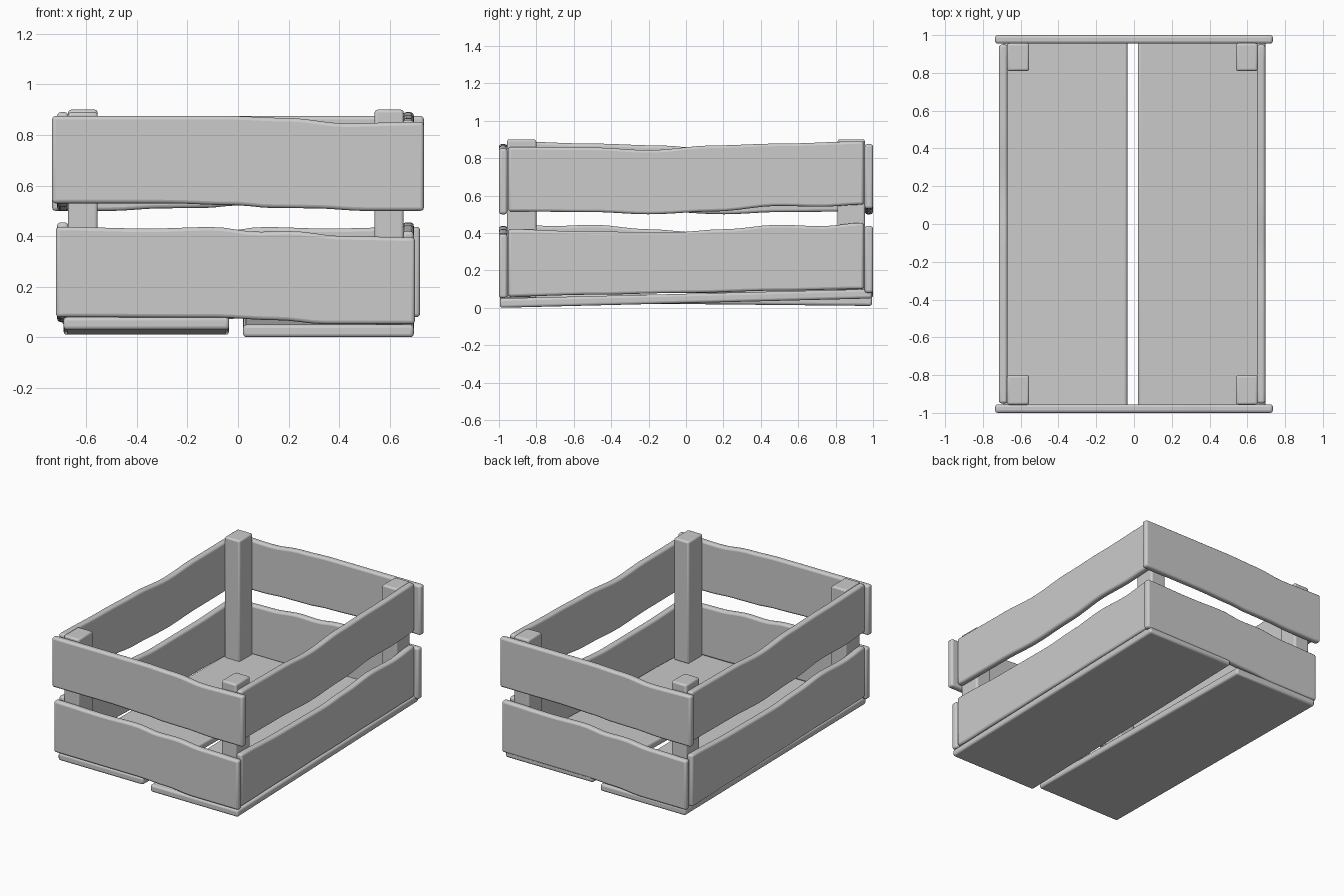
import bpy, bmesh
from math import pi, radians, cos
from mathutils import Matrix, Vector

if "Cube" in bpy.data.objects:
    bpy.data.objects.remove(bpy.data.objects["Cube"])


def ease(points, u):
    """Smooth interpolation through (u, z) points."""
    for (a, za), (b, zb) in zip(points, points[1:]):
        if u <= b:
            t = (u - a) / (b - a)
            return za + (zb - za) * (0.5 - 0.5 * cos(pi * t))
    return points[-1][1]


def finish(name, bm, bevel):
    bmesh.ops.recalc_face_normals(bm, faces=bm.faces)
    me = bpy.data.meshes.new(name)
    bm.to_mesh(me)
    bm.free()
    ob = bpy.data.objects.new(name, me)
    bpy.context.collection.objects.link(ob)
    mod = ob.modifiers.new("rounded_edges", 'BEVEL')
    mod.width, mod.segments = bevel, 3
    mod.limit_method, mod.angle_limit = 'ANGLE', radians(40)
    bpy.ops.object.select_all(action='DESELECT')
    ob.select_set(True)
    bpy.context.view_layer.objects.active = ob
    bpy.ops.object.shade_smooth_by_angle(angle=radians(40))
    return ob


def plank(name, top, bottom, d0, d1, turn, n=28):
    """Wavy slat running along local x, thickness d0..d1 in local y."""
    bm = bmesh.new()
    rings = []
    u0, u1 = top[0][0], top[-1][0]
    for i in range(n + 1):
        u = u0 + (u1 - u0) * i / n
        lo, hi = ease(bottom, u), ease(top, u)
        rings.append([bm.verts.new(p) for p in
                      ((u, d0, lo), (u, d1, lo), (u, d1, hi), (u, d0, hi))])
    for a, b in zip(rings, rings[1:]):
        for k in range(4):
            bm.faces.new((a[k], a[(k + 1) % 4], b[(k + 1) % 4], b[k]))
    bm.faces.new(rings[0])
    bm.faces.new(rings[-1])
    bm.transform(Matrix.Rotation(turn, 4, 'Z'))
    finish(name, bm, 0.014)


def block(name, x, y, z_front, z_back, height, bevel):
    """Box whose underside slopes from z_front to z_back."""
    bm = bmesh.new()
    bmesh.ops.create_cube(bm, size=1)
    for v in bm.verts:
        s = v.co + Vector((0.5, 0.5, 0.5))
        v.co = (x[0] + (x[1] - x[0]) * s.x, y[0] + (y[1] - y[0]) * s.y,
                z_front + (z_back - z_front) * s.y + height * s.z)
    finish(name, bm, bevel)


# Slat outlines: upper and lower edges
end_upper = ([(-.735, .875), (-.05, .875), (.2, .867), (.42, .846), (.735, .852)],
             [(-.735, .53), (-.3, .53), (0, .522), (.12, .512), (.3, .51), (.5, .5), (.735, .5)])
end_lower = ([(-.72, .437), (-.35, .43), (-.1, .436), (.08, .417), (.2, .42), (.42, .4), (.70, .395)],
             [(-.72, .08), (-.1, .078), (.15, .068), (.35, .052), (.70, .052)])
side_upper = ([(-.95, .86), (-.5, .857), (-.2, .843), (.15, .868), (.5, .878), (.95, .89)],
              [(-.95, .515), (-.5, .512), (-.2, .5), (.15, .515), (.5, .545), (.72, .54), (.95, .552)])
side_lower = ([(-.95, .42), (-.5, .407), (-.05, .405), (.2, .42), (.5, .444), (.72, .436), (.95, .455)],
              [(-.95, .06), (-.5, .07), (0, .08), (.5, .092), (.95, .1)])

# Front and back slats, back being the front turned half round
for label, turn in (("front", 0), ("back", pi)):
    plank(label + "_upper_slat", *end_upper, -1, -.955, turn)
    plank(label + "_lower_slat", *end_lower, -1, -.955, turn)

# Right and left slats
for label, turn in (("right", pi / 2), ("left", -pi / 2)):
    d = .65 if label == "right" else .67
    plank(label + "_upper_slat", *side_upper, -d - .045, -d, turn)
    plank(label + "_lower_slat", *side_lower, -d - .045, -d, turn)

# Two slightly tilted floor boards
block("left_floor_board", (-.69, -.035), (-.995, .995), .03, .01, .05, .014)
block("right_floor_board", (.02, .695), (-.995, .995), 0, .05, .05, .014)

# Corner posts
for xl, x in (("left", (-.672, -.555)), ("right", (.54, .655))):
    for yl, y in (("front", (-.957, -.8)), ("back", (.81, .957))):
        top = .9 if (xl == "right") == (yl == "front") else .89
        block(f"{yl}_{xl}_post", x, y, .05, .05, top - .05, .012)
